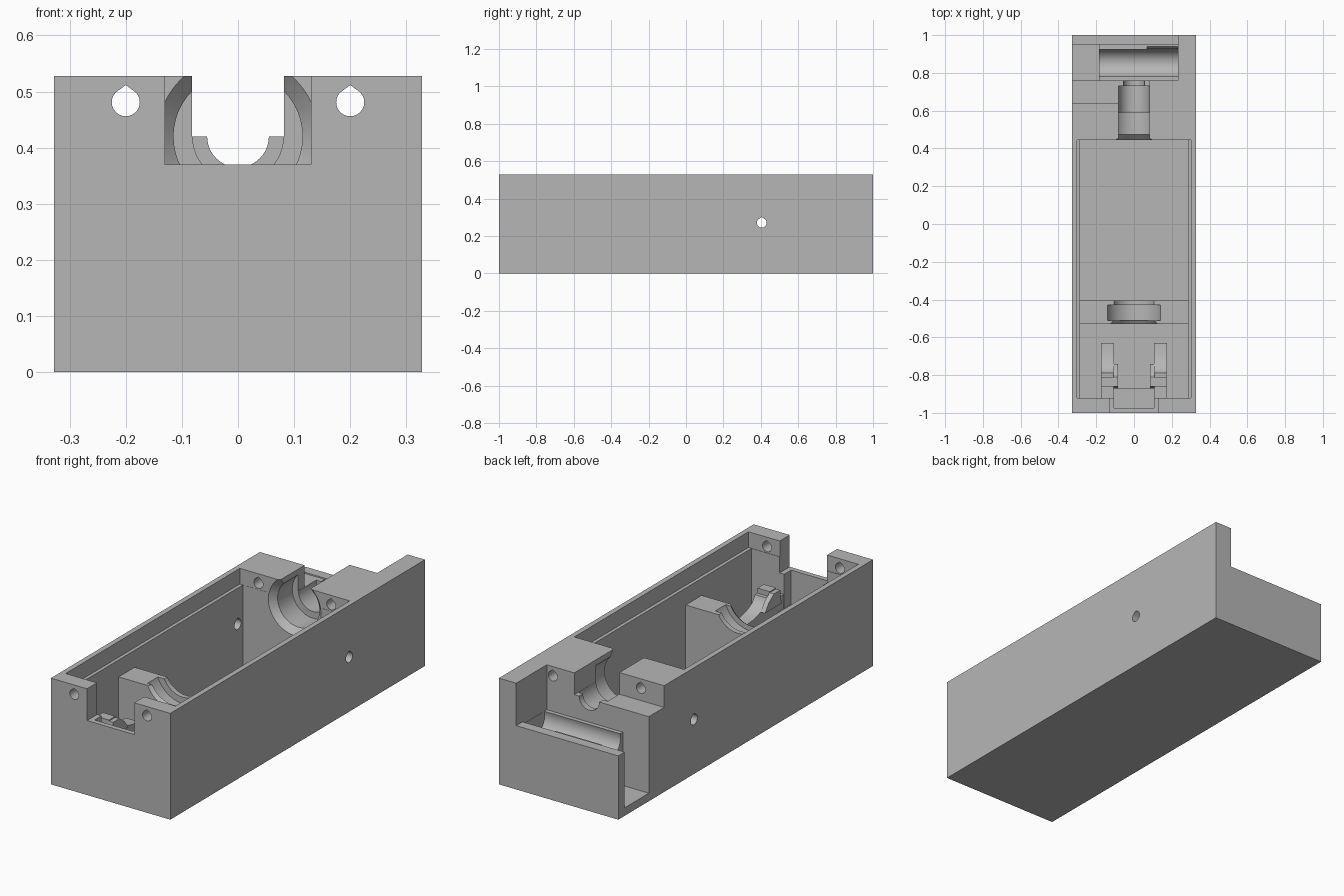
import bpy, bmesh, math
from mathutils import Matrix

cube = bpy.data.objects.get("Cube")
if cube:
    bpy.data.objects.remove(cube, do_unlink=True)

grey = bpy.data.materials.new("plain_grey")
grey.use_nodes = True
COLOR = (0.47, 0.47, 0.47, 1)
grey.diffuse_color = COLOR
grey.node_tree.nodes["Principled BSDF"].inputs["Base Color"].default_value = COLOR

AXIS_Z = 0.42   # height of the drive shaft axis
FLOOR = 0.04
TOP = 0.528


def make(name, bm):
    bmesh.ops.recalc_face_normals(bm, faces=bm.faces[:])
    mesh = bpy.data.meshes.new(name)
    bm.to_mesh(mesh)
    bm.free()
    mesh.materials.append(grey)
    ob = bpy.data.objects.new(name, mesh)
    bpy.context.collection.objects.link(ob)
    return ob


def box(name, x, y, z):
    bm = bmesh.new()
    bmesh.ops.create_cube(bm, size=1)
    for v in bm.verts:
        for i, (lo, hi) in enumerate((x, y, z)):
            v.co[i] = hi if v.co[i] > 0 else lo
    return make(name, bm)


def prism(name, outline, lo, hi, axis="x"):
    """Extrude an outline of (side, height) points along x or y."""
    bm = bmesh.new()
    place = (lambda u, z, t: (t, u, z)) if axis == "x" else (lambda u, z, t: (u, t, z))
    a = [bm.verts.new(place(u, z, lo)) for u, z in outline]
    b = [bm.verts.new(place(u, z, hi)) for u, z in outline]
    bm.faces.new(a)
    bm.faces.new(b)
    n = len(a)
    for i in range(n):
        j = (i + 1) % n
        bm.faces.new((a[i], a[j], b[j], b[i]))
    return make(name, bm)


def teardrop(name, u, z, r, lo, hi, axis):
    pts = [(u + r * math.cos(t), z + r * math.sin(t))
           for t in (math.radians(135 + 15 * k) for k in range(19))]
    return prism(name, pts + [(u, z + 1.22 * r)], lo, hi, axis)


def bore(y0, y1, r0, r1=None):
    """Round cutter along y on the shaft axis."""
    bm = bmesh.new()
    bmesh.ops.create_cone(bm, cap_ends=True, segments=48, radius1=r0,
                          radius2=r1 or r0, depth=y1 - y0)
    turn = Matrix.Translation((0, (y0 + y1) / 2, AXIS_Z)) @ Matrix.Rotation(-math.pi / 2, 4, "X")
    bmesh.ops.transform(bm, matrix=turn, verts=bm.verts[:])
    return make("bore_cutter", bm)


def carve(ob, cutters):
    for c in cutters:
        c.hide_render = True
        mod = ob.modifiers.new("cut", "BOOLEAN")
        mod.operation, mod.solver, mod.object = "DIFFERENCE", "EXACT", c
    dg = bpy.context.evaluated_depsgraph_get()
    mesh = bpy.data.meshes.new_from_object(ob.evaluated_get(dg))
    ob.modifiers.clear()
    ob.data = mesh
    for c in cutters:
        bpy.data.objects.remove(c, do_unlink=True)


def cut(x, y, z):
    return box("cutter", x, y, z)


# Main housing
HIGH = 0.7
housing = box("housing", (-0.328, 0.328), (-1, 1), (0, TOP))
cutters = [
    # main cavity with a wider ledge for the lid
    cut((-0.285, 0.285), (-0.92, 0.445), (FLOOR, HIGH)),
    cut((-0.302, 0.302), (-0.922, 0.446), (0.45, HIGH)),
    # front notch and the connector pocket behind it
    cut((-0.13, 0.13), (-1.1, -0.9), (0.37, HIGH)),
    cut((-0.105, 0.105), (-0.975, -0.9), (0.2, HIGH)),
    # rear cross slot, lowered back wall and lowered shoulder
    cut((-0.4, 0.233), (0.76, 0.95), (FLOOR, HIGH)),
    cut((-0.41, 0.233), (0.761, 1.1), (0.317, HIGH)),
    cut((-0.42, -0.07), (0.64, 0.8), (AXIS_Z, HIGH)),
    # shaft channel open to the top
    cut((-0.082, 0.082), (0.4, 0.81), (AXIS_Z, HIGH)),
    bore(0.443, 0.475, 0.147, 0.115),
    bore(0.47, 0.59, 0.115),
    bore(0.58, 0.73, 0.081),
    bore(0.72, 0.79, 0.055),
    # cross holes in the side walls
    teardrop("cutter", 0.405, 0.27, 0.026, -0.5, 0.5, "x"),
]
# screw holes running front to back
cutters += [teardrop("cutter", s * 0.2, 0.481, 0.025, -1.2, 1.2, "y") for s in (-1, 1)]
carve(housing, cutters)

# Front bearing bulkhead
bulkhead = box("bearing_bulkhead", (-0.29, 0.29), (-0.53, -0.405), (0.02, 0.366))
carve(bulkhead, [
    bore(-0.535, -0.51, 0.14, 0.122),
    bore(-0.512, -0.43, 0.15),
    bore(-0.44, -0.39, 0.118),
])

# Rear cradle with a round groove across the housing
cradle = box("rear_cradle", (-0.185, 0.24), (0.75, 0.955), (0.02, 0.305))
ring = [(0.852 + 0.074 * math.cos(k * math.pi / 20), 0.285 + 0.074 * math.sin(k * math.pi / 20))
        for k in range(40)]
carve(cradle, [
    prism("cutter", ring, -0.3, 0.232),
    prism("cutter", [(0.915, 0.27), (0.95, 0.32), (0.915, 0.32)], 0.07, 0.231),
])

# Connector platform and its two latch arms
platform = box("connector_platform", (-0.105, 0.105), (-0.94, -0.87), (0.02, 0.2))
slope = [(-0.63 - 0.16 * math.sin(k * math.pi / 12), 0.305 - 0.075 * math.cos(k * math.pi / 12))
         for k in range(7)]
slope = [(y, min(z, 0.3)) for y, z in slope]
arm = [(-0.93, 0.02), (-0.63, 0.02)] + slope + [
    (-0.81, 0.3), (-0.81, 0.325), (-0.86, 0.325), (-0.86, 0.27), (-0.93, 0.27)]
nose = [(-0.87, 0.25), (-0.74, 0.25), (-0.77, 0.29), (-0.81, 0.32), (-0.86, 0.32)]
parts = [housing, bulkhead, cradle, platform]
for side, s in (("left", 1), ("right", -1)):
    parts.append(prism(side + "_latch_arm", arm, *sorted((s * 0.107, s * 0.175))))
    parts.append(prism(side + "_latch_nose", nose, *sorted((s * 0.084, s * 0.108))))

# Smooth round surfaces, keep corners sharp
bpy.ops.object.select_all(action="DESELECT")
for ob in parts:
    ob.select_set(True)
bpy.context.view_layer.objects.active = housing
bpy.ops.object.shade_smooth_by_angle(angle=math.radians(25))
